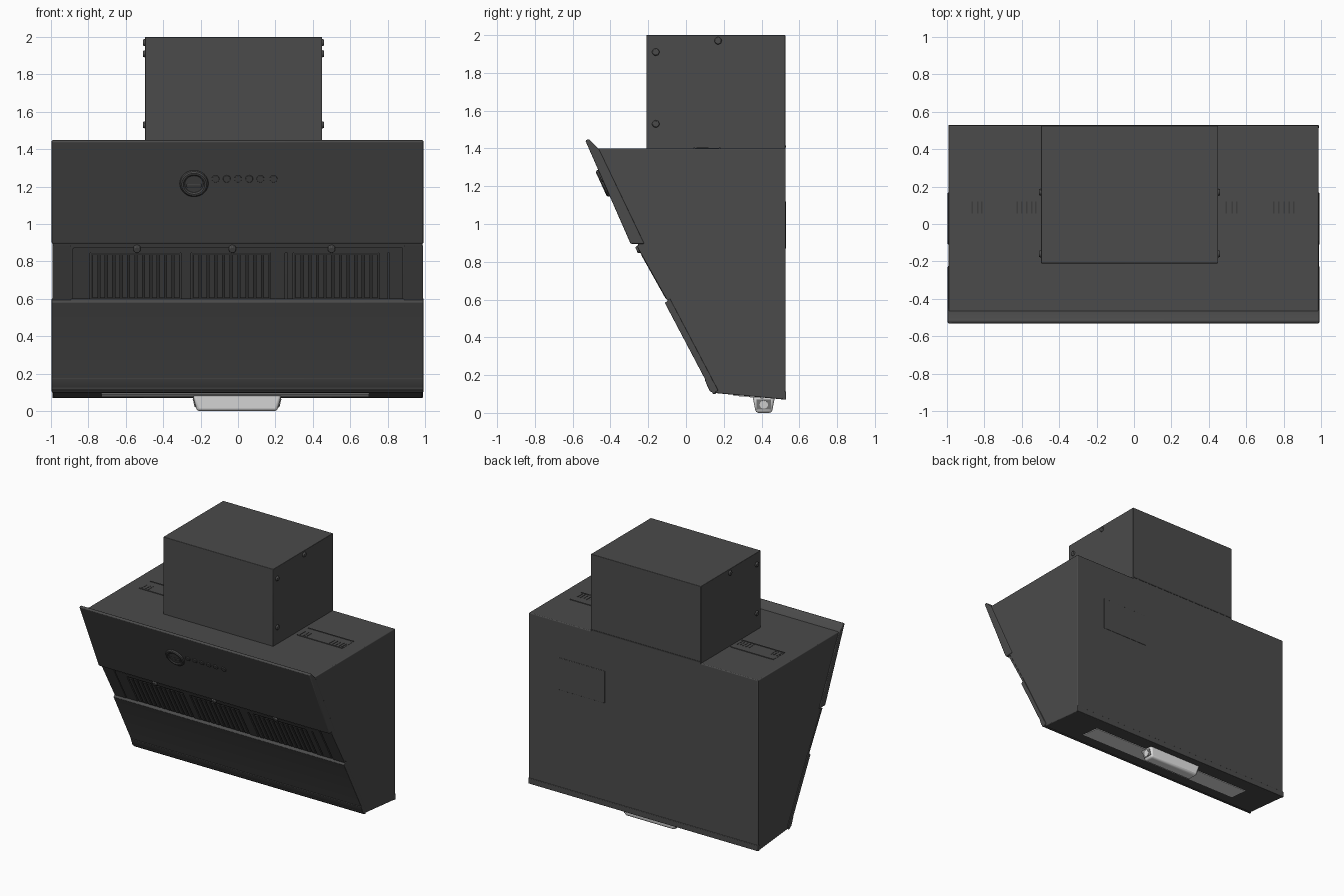
import bpy, bmesh, math
from mathutils import Vector, Matrix

cube = bpy.data.objects.get("Cube")
if cube:
    bpy.data.objects.remove(cube, do_unlink=True)


def material(name, value):
    m = bpy.data.materials.new(name)
    m.use_nodes = True
    colour = (value, value, value, 1)
    m.diffuse_color = colour
    m.node_tree.nodes["Principled BSDF"].inputs["Base Color"].default_value = colour
    return m


DARK = material("charcoal steel", 0.07)
SHADE = material("dark recess", 0.045)
STEEL = material("grey cup end", 0.22)
TRAY = material("bright tray metal", 0.8)
WHITE = material("pale plastic", 0.88)


def finish(name, bm, mat, bevel=0):
    bmesh.ops.recalc_face_normals(bm, faces=bm.faces)
    mesh = bpy.data.meshes.new(name)
    bm.to_mesh(mesh)
    bm.free()
    mesh.materials.append(mat)
    ob = bpy.data.objects.new(name, mesh)
    bpy.context.collection.objects.link(ob)
    if bevel:
        mod = ob.modifiers.new("bevel", "BEVEL")
        mod.width, mod.segments = bevel, 3
    bpy.ops.object.select_all(action="DESELECT")
    bpy.context.view_layer.objects.active = ob
    ob.select_set(True)
    bpy.ops.object.shade_smooth_by_angle(angle=math.radians(35))


def prism(name, profile, spans, mat, bevel=0):
    """Extrude a (y, z) profile across each (x0, x1) span."""
    bm = bmesh.new()
    for x0, x1 in spans:
        face = bm.faces.new([bm.verts.new((x0, y, z)) for y, z in profile])
        out = bmesh.ops.extrude_face_region(bm, geom=[face])["geom"]
        moved = [v for v in out if isinstance(v, bmesh.types.BMVert)]
        bmesh.ops.translate(bm, verts=moved, vec=(x1 - x0, 0, 0))
    finish(name, bm, mat, bevel)


def box(name, x, y, z, mat, bevel=0):
    prism(name, [(y[0], z[0]), (y[1], z[0]), (y[1], z[1]), (y[0], z[1])], [x], mat, bevel)


def disc(name, places, normal, radius, depth, mat, bevel=0, scale=1):
    bm = bmesh.new()
    turn = Vector(normal).to_track_quat("Z", "Y").to_matrix().to_4x4()
    for p in places:
        bmesh.ops.create_cone(bm, cap_ends=True, segments=24, radius1=radius, radius2=radius * scale,
                              depth=depth, matrix=Matrix.Translation(p) @ turn)
    finish(name, bm, mat, bevel)


# Slanted front: upper panel plane and recessed grille plane
SLOPE = 0.46
NORMAL = Vector((0, -1, -SLOPE)).normalized()


def panel_y(z):
    return -0.525 + (1.43 - z) * SLOPE


def grille_y(z):
    return -0.25 + (0.88 - z) * 0.56


def slant(z0, z1, height, y_at=grille_y):
    """Profile of a bar lying on a slanted front plane."""
    back = 0.01
    return [(y_at(z0) - height, z0), (y_at(z1) - height, z1), (y_at(z1) + back, z1), (y_at(z0) + back, z0)]


WIDE = (-0.996, 0.991)

# Main housing and its front panels
prism("housing", [(0.527, 0.07), (0.527, 1.40), (-0.47, 1.40), (grille_y(0.88), 0.88), (grille_y(0.59), 0.59),
                  (0.155, 0.105)], [(-0.991, 0.986)], DARK, 0.006)
prism("upper_panel", [(-0.533, 1.442), (-0.515, 1.45), (-0.46, 1.395), (-0.22, 0.895), (panel_y(0.9) - 0.012, 0.895)],
      [WIDE], DARK, 0.006)
prism("lower_panel", [(-0.112, 0.582), (-0.085, 0.605), (0.17, 0.12), (0.15, 0.105), (0.125, 0.115), (0.108, 0.165)],
      [WIDE], DARK, 0.004)
prism("lower_bead", [(0.098, 0.178), (0.11, 0.178), (0.16, 0.10), (0.145, 0.10), (0.118, 0.13)], [WIDE], DARK, 0.004)
box("back_bottom_rim", (-0.993, 0.988), (0.51, 0.53), (0.07, 0.115), DARK, 0.004)

# Exhaust duct with side screws
box("duct", (-0.497, 0.45), (-0.21, 0.527), (1.39, 2.0), DARK, 0.004)
screws = [(-0.16, 1.91), (-0.16, 1.53), (0.17, 1.97)]
for side, x, n in (("right", -0.5, -1), ("left", 0.453, 1)):
    disc(side + "_duct_screws", [(x, y, z) for y, z in screws], (n, 0, 0), 0.021, 0.016, DARK, 0.003, 0.75)
box("duct_back_seam", (-0.49, 0.445), (0.52, 0.529), (1.405, 1.415), SHADE)

# Grilles: dark backing, frame and slats
grilles = [(-0.785, -0.31), (-0.245, 0.17), (0.30, 0.75)]
prism("grille_backing", slant(0.605, 0.85, 0.003), grilles, SHADE)
slats = []
for a, b in grilles:
    count = round((b - a) / 0.04)
    step = (b - a) / count
    slats += [(a + i * step + 0.008, a + (i + 1) * step - 0.004) for i in range(count)]
prism("grille_slats", slant(0.605, 0.835, 0.012), slats, DARK)
prism("grille_top_rail", slant(0.845, 0.875, 0.01), [(-0.88, 0.88)], DARK)
prism("grille_dividers", slant(0.60, 0.87, 0.01),
      [(-0.885, -0.79), (-0.305, -0.25), (0.175, 0.25), (0.265, 0.295), (0.755, 0.80), (0.81, 0.88)], DARK)
prism("recess_ends", slant(0.59, 0.885, 0.008), [(-0.993, -0.893), (0.888, 0.988)], DARK)
disc("grille_catches", [(x, grille_y(0.865) - 0.01, 0.865) for x in (-0.54, -0.03, 0.50)],
     NORMAL, 0.022, 0.022, DARK, 0.004, 0.8)

# Control dial and buttons
hub = Vector((-0.235, panel_y(1.22), 1.22))
turn = NORMAL.to_track_quat("Z", "Y").to_matrix().to_4x4()
bpy.ops.mesh.primitive_torus_add(major_radius=0.062, minor_radius=0.015, major_segments=32, minor_segments=10)
ring = bpy.context.object
ring.name = "dial_ring"
ring.matrix_world = Matrix.Translation(hub + NORMAL * 0.008) @ turn
ring.data.materials.append(DARK)
bpy.ops.object.shade_smooth_by_angle()
disc("dial_face", [hub + NORMAL * 0.005], NORMAL, 0.055, 0.02, DARK, 0.003)
prism("dial_grip", slant(1.195, 1.215, 0.02, panel_y), [(-0.275, -0.195)], DARK, 0.005)
disc("control_buttons", [(x, panel_y(1.245), 1.245) for x in (-0.12, -0.06, 0.0, 0.06, 0.12, 0.19)],
     NORMAL, 0.02, 0.026, DARK, 0.003)

# Top vents: thin plate, rim and louvres beside the duct
for side, (a, b) in (("right", (-0.88, -0.51)), ("left", (0.48, 0.87))):
    box(side + "_vent_plate", (a, b), (0.04, 0.18), (1.39, 1.402), DARK)
    for label, y in (("front", 0.04), ("back", 0.175)):
        box(side + "_vent_" + label + "_rim", (a, b), (y, y + 0.008), (1.395, 1.405), DARK)
    bars = [(a + 0.01 + f * (b - a), a + 0.018 + f * (b - a)) for f in (0, 0.08, 0.14, 0.65, 0.72, 0.79, 0.86, 0.92)]
    prism(side + "_vent_louvres", [(0.055, 1.395), (0.12, 1.395), (0.12, 1.404), (0.055, 1.404)], bars, SHADE)

# Shallow plate on the back
box("back_plate", (0.33, 0.73), (0.52, 0.529), (0.87, 1.12), DARK, 0.002)


# Underside: grease tray strip and oil cup
def under(y):
    return 0.105 - (y - 0.155) * 0.094


prism("tray_strip", [(0.25, under(0.25) - 0.005), (0.41, under(0.41) - 0.005),
                     (0.41, under(0.41) + 0.01), (0.25, under(0.25) + 0.01)], [(-0.73, 0.70)], TRAY)
bm = bmesh.new()
bmesh.ops.create_cube(bm, size=1)
for v in bm.verts:
    low = v.co.z < 0
    v.co = Vector((-0.005 + v.co.x * (0.43 if low else 0.475), 0.412 + v.co.y * (0.085 if low else 0.12),
                   0.0 if low else 0.09))
finish("oil_cup", bm, WHITE, 0.015)

# Grey end plates on the cup, each with a pale button
for side, n in (("right", -1), ("left", 1)):
    tilt = Vector((n, 0, -0.25)).normalized()
    middle = Vector((-0.005 + n * 0.2265, 0.412, 0.045))
    bm = bmesh.new()
    place = Matrix.Translation(middle) @ tilt.to_track_quat("Z", "Y").to_matrix().to_4x4()
    bmesh.ops.create_cube(bm, size=1, matrix=place @ Matrix.Diagonal((0.075, 0.055, 0.006, 1)))
    finish(side + "_cup_end", bm, STEEL)
    disc(side + "_cup_button", [middle + tilt * 0.003], tilt, 0.022, 0.006, WHITE)
